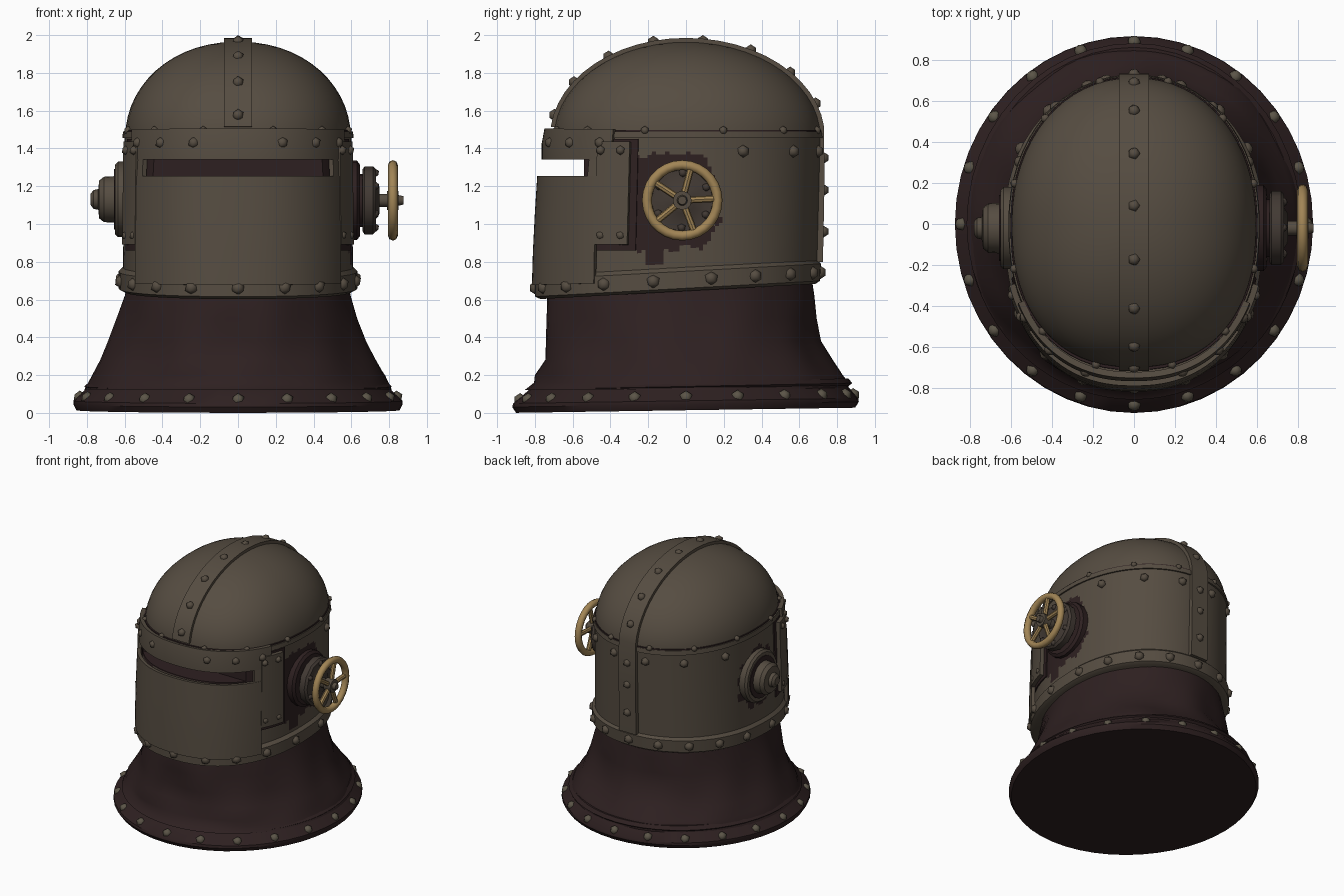
import bpy, bmesh, math
from math import sin, cos, pi, radians

if "Cube" in bpy.data.objects:
    bpy.data.objects.remove(bpy.data.objects["Cube"])

def material(name, rgb):
    m = bpy.data.materials.new(name)
    m.diffuse_color = (*rgb, 1)
    m.use_nodes = True
    m.node_tree.nodes["Principled BSDF"].inputs["Base Color"].default_value = m.diffuse_color
    return m

STEEL = material("weathered steel", (0.092, 0.073, 0.053))
LEATHER = material("dark leather", (0.027, 0.0145, 0.0148))
BRASS = material("brass", (0.36, 0.235, 0.092))
IRON = material("dark iron", (0.055, 0.042, 0.034))
STUD = material("worn stud", (0.105, 0.090, 0.064))

def activate(ob):
    bpy.ops.object.select_all(action='DESELECT')
    ob.select_set(True)
    bpy.context.view_layer.objects.active = ob

def finish(ob, mats, angle=35):
    for m in mats:
        ob.data.materials.append(m)
    activate(ob)
    bpy.ops.object.shade_smooth_by_angle(angle=radians(angle))

def to_object(name, bm):
    me = bpy.data.meshes.new(name)
    bm.to_mesh(me)
    bm.free()
    ob = bpy.data.objects.new(name, me)
    bpy.context.collection.objects.link(ob)
    return ob

def apply(ob, kind, **settings):
    mod = ob.modifiers.new(kind.lower(), kind)
    for k, v in settings.items():
        setattr(mod, k, v)
    activate(ob)
    bpy.ops.object.modifier_apply(modifier=mod.name)

def grid(name, rows, closed=True, capped=True):
    bm = bmesh.new()
    vs = [[bm.verts.new(p) for p in r] for r in rows]
    n = len(rows[0])
    for a, b in zip(vs, vs[1:]):
        for i in range(n if closed else n - 1):
            k = (i + 1) % n
            bm.faces.new((a[i], a[k], b[k], b[i]))
    if capped:
        bm.faces.new(vs[0][::-1])
        bm.faces.new(vs[-1])
        bmesh.ops.recalc_face_normals(bm, faces=bm.faces)
    return to_object(name, bm)

def ring_pt(deg, ring, ef=2.3, eb=2.1):
    """Point on an egg-shaped ring: (z, half width, front depth, back depth, tilt)."""
    z, rx, yf, yb, tilt = ring
    c, s = cos(radians(deg)), sin(radians(deg))
    e = 2 / (ef if s < 0 else eb)
    x = math.copysign(abs(c) ** e, c) * rx
    y = math.copysign(abs(s) ** e, s) * (yf if s < 0 else yb)
    return (x, y, z + tilt * y)

def shell(name, rings, mat, n=64, ef=2.3, eb=2.1):
    finish(grid(name, [[ring_pt(360 * i / n, r, ef, eb) for i in range(n)] for r in rings]), [mat])

def plate(name, mat, rings, a0, a1, n, thick):
    rows = [[ring_pt(a0 + (a1 - a0) * i / (n - 1), r) for i in range(n)] for r in rings]
    ob = grid(name, rows, False, False)
    apply(ob, 'SOLIDIFY', thickness=thick, offset=1)
    finish(ob, [mat])

def studs(name, points, r, mat):
    bm = bmesh.new()
    for p in points:
        res = bmesh.ops.create_icosphere(bm, subdivisions=1, radius=r)
        bmesh.ops.translate(bm, verts=res['verts'], vec=p)
    finish(to_object(name, bm), [mat], 60)

def lathe_x(name, profile, mat, cy, cz, n=20):
    finish(grid(name, [[(x, cy + r * cos(2 * pi * i / n), cz + r * sin(2 * pi * i / n))
                        for i in range(n)] for x, r in profile]), [mat])

# Helmet body: solid wall with worn dark patches around both side fittings
rings = [(0.68 + 0.80 * f, 0.61 - 0.01 * f, 0.78 - 0.06 * f, 0.695 + 0.02 * f, 0.055 * (1 - f))
         for f in [j / 50 for j in range(51)]]
body = grid("helmet_body", [[ring_pt(360 * i / 216, r) for i in range(216)] for r in rings])
for p in body.data.polygons:
    x, y, z = p.center
    wob = 0.015 * sin(37 * y + 23 * z) + 0.01 * sin(71 * y - 40 * z)
    d = math.hypot(y + 0.03, z - 1.12) + wob
    block = -0.3 < y < 0.12 + wob * 2 and 0.87 + wob < z < 1.365 + wob
    drip = -0.22 < y < -0.14 + wob and 0.79 < z < 0.9
    slot = y < -0.44 and abs(z - 1.297) < 0.06
    if (x > 0.4 and (d < 0.22 or block or drip)) or (x < -0.4 and d < 0.225) or slot:
        p.material_index = 1

# Eye slot cut
bpy.ops.mesh.primitive_cube_add(size=1, location=(0, -0.79, 1.297))
cutter = bpy.context.object
cutter.scale = (1.06, 0.5, 0.088)
for ob in (cutter, body):
    ob.data.materials.append(STEEL)
    ob.data.materials.append(LEATHER)
for p in cutter.data.polygons:
    p.material_index = 1
apply(body, 'BOOLEAN', operation='DIFFERENCE', solver='EXACT', object=cutter)
bpy.data.objects.remove(cutter)
finish(body, [])

# Dome
dome = [(1.46 + 0.505 * sin(a), 0.597 * cos(a) ** 0.95, 0.70 * cos(a), 0.715 * cos(a), 0)
        for a in [radians(88.5 * j / 14) for j in range(15)]]
shell("dome", dome, STEEL)

# Seam ledge, brow band, face plate, cheek plates and bottom rim
shell("dome_seam", [(1.455, 0.612, 0.733, 0.727, 0), (1.49, 0.609, 0.728, 0.722, 0)], STEEL)
shell("dome_seam_shadow_line", [(1.48, 0.603, 0.714, 0.72, 0), (1.498, 0.601, 0.71, 0.718, 0)], LEATHER)
plate("brow_band", STEEL, [(1.342, 0.602, 0.735, 0.71, 0), (1.42, 0.60, 0.735, 0.71, 0),
                           (1.50, 0.597, 0.72, 0.71, 0)], -152, -28, 40, 0.03)
plate("face_plate", STEEL, [(0.70, 0.615, 0.79, 0.7, 0.03), (0.85, 0.615, 0.785, 0.7, 0),
                            (1.05, 0.612, 0.775, 0.7, 0), (1.252, 0.608, 0.762, 0.7, 0)], -146, -34, 40, 0.026)
for side, a, b in (("right", -35, -39.5), ("left", -160, -151)):
    plate(side + "_cheek_backing", LEATHER, [(0.86, 0.612, 0.772, 0.7, 0), (1.45, 0.603, 0.732, 0.7, 0)],
          a - 3, a + 18, 8, 0.008)
    plate(side + "_cheek_plate", STEEL, [(0.89, 0.612, 0.77, 0.7, 0), (1.435, 0.605, 0.735, 0.7, 0)],
          a, a + 15, 8, 0.035)
    plate(side + "_slot_end", STEEL, [(1.24, 0.608, 0.755, 0.7, 0), (1.35, 0.602, 0.74, 0.7, 0)],
          b, b + 10.5, 6, 0.026)
shell("bottom_rim", [(0.645, 0.605, 0.77, 0.685, 0.055), (0.66, 0.632, 0.80, 0.71, 0.055),
                     (0.75, 0.632, 0.80, 0.715, 0.055), (0.775, 0.605, 0.77, 0.69, 0.055)], STEEL)

# Crest strip over the dome and down the back
path = [((-0.70 if t < 90 else -0.715) * cos(radians(t)), 1.46 + 0.505 * sin(radians(t)),
         -cos(radians(t)), sin(radians(t))) for t in range(6, 180, 7)]
path += [(0.713, 1.2, 1, 0), (0.705, 0.8, 1, 0)]
finish(grid("crest_strip", [[(sx * 0.073, y + d * ny, z + d * nz) for sx, d in
                             ((-1, -0.04), (1, -0.04), (1, 0.02), (-1, 0.02))] for y, z, ny, nz in path]), [STEEL])
crest = [(0, y + 0.015 * ny, min(z + 0.015 * nz, 1.968)) for y, z, ny, nz in path[1:24:3]]
studs("crest_rivets", crest + [(0, 0.727, z) for z in (1.35, 1.18, 0.96)], 0.032, STEEL)

# Rivets around the helmet
studs("rim_rivets", [ring_pt(20 * i + 10, (0.705, 0.625, 0.793, 0.707, 0.055)) for i in range(18)], 0.038, STEEL)
studs("brow_rivets", [ring_pt(a, (1.43, 0.622, 0.752, 0.71, 0)) for a in (-146, -128, -109, -71, -52, -34)], 0.032, STEEL)
studs("upper_rivets", [ring_pt(a, (1.385, 0.602, 0.73, 0.712, 0)) for a in (24, 52, 78, 102, 128, 156)], 0.034, STEEL)
studs("seam_rivets", [ring_pt(30 * i + 15, (1.495, 0.60, 0.705, 0.715, 0)) for i in range(12)], 0.024, STEEL)
studs("cheek_rivets", [ring_pt(a, (z, 0.636, 0.785, 0.7, 0)) for z in (0.94, 1.39)
                       for a in (-32, -23, -157, -148)], 0.026, STEEL)

# Leather neck skirt with soft folds
neck = [(0.12, 0.815, 0.855, 0.86, 0), (0.16, 0.795, 0.80, 0.865, 0), (0.20, 0.775, 0.80, 0.83, 0),
        (0.28, 0.725, 0.755, 0.765, 0), (0.38, 0.675, 0.745, 0.70, 0), (0.50, 0.635, 0.74, 0.685, 0),
        (0.62, 0.598, 0.735, 0.68, 0), (0.75, 0.57, 0.70, 0.66, 0)]
rows = []
for j, r in enumerate(neck):
    amp = (0, 0.005, 0.010, 0.016, 0.016, 0.012, 0.005, 0)[j]
    folds = [1 + amp * (sin(7 * a + 0.9 * j) + 0.6 * sin(11 * a - 0.6 * j))
             for a in [radians(5 * i) for i in range(72)]]
    points = [ring_pt(5 * i, r, 2, 2) for i in range(72)]
    rows.append([(x * k, y * k, z) for k, (x, y, z) in zip(folds, points)])
finish(grid("neck_skirt", rows), [LEATHER], 60)

# Skirt hem flange, welt and studs
shell("skirt_hem", [(0.014, 0.855, 0.90, 0.895, 0.015), (0.045, 0.872, 0.92, 0.915, 0.015),
                    (0.064, 0.872, 0.915, 0.912, 0.015), (0.135, 0.795, 0.83, 0.85, 0.015)], LEATHER, 48, 2, 2)
shell("hem_welt", [(0.125, 0.80, 0.82, 0.86, 0.02), (0.14, 0.815, 0.835, 0.88, 0.02),
                   (0.165, 0.785, 0.80, 0.86, 0.02)], LEATHER, 48, 2, 2)
studs("hem_studs", [ring_pt(18 * i, (0.082, 0.838, 0.878, 0.885, 0.015), 2, 2) for i in range(20)], 0.036, STUD)

# Right valve: stepped flange, bolts, shaft and brass handwheel
CY, CZ = -0.02, 1.125
lathe_x("valve_base", [(0.55, 0.21), (0.63, 0.21), (0.645, 0.19), (0.645, 0.14), (0.67, 0.14)], LEATHER, CY, CZ)
lathe_x("valve_flange", [(0.66, 0.165), (0.67, 0.18), (0.715, 0.18), (0.73, 0.165), (0.73, 0.10), (0.75, 0.07)],
        IRON, CY, CZ, 12)
studs("valve_bolts", [(0.725, CY + 0.145 * cos(pi / 3 * i + 0.5), CZ + 0.145 * sin(pi / 3 * i + 0.5))
                      for i in range(6)], 0.024, IRON)
lathe_x("valve_shaft", [(0.73, 0.035), (0.79, 0.035), (0.79, 0.05), (0.85, 0.05), (0.85, 0.028), (0.875, 0.022)],
        STEEL, CY, CZ, 12)
bpy.ops.mesh.primitive_torus_add(major_radius=0.187, minor_radius=0.026, major_segments=28, minor_segments=8,
                                 location=(0.82, CY, CZ), rotation=(0, pi / 2, 0))
bpy.context.object.name = "handwheel_rim"
finish(bpy.context.object, [BRASS], 60)
for i in range(5):
    a = 2 * pi * i / 5 + radians(75)
    bpy.ops.mesh.primitive_cylinder_add(vertices=8, radius=0.018, depth=0.16, rotation=(a - pi / 2, 0, 0),
                                        location=(0.82, CY + 0.11 * cos(a), CZ + 0.11 * sin(a)))
    bpy.context.object.name = f"handwheel_spoke_{i + 1}"
    finish(bpy.context.object, [BRASS])

# Left boss: ring, dark groove and raised cap with nub
lathe_x("boss_ring", [(-0.55, 0.20), (-0.635, 0.20), (-0.65, 0.185), (-0.65, 0.165)], STEEL, CY, 1.13)
lathe_x("boss_groove", [(-0.60, 0.16), (-0.656, 0.16)], LEATHER, CY, 1.13)
lathe_x("boss_cap", [(-0.62, 0.125), (-0.71, 0.12), (-0.735, 0.10), (-0.74, 0.055), (-0.765, 0.05), (-0.78, 0.03)],
        STEEL, CY, 1.13)
